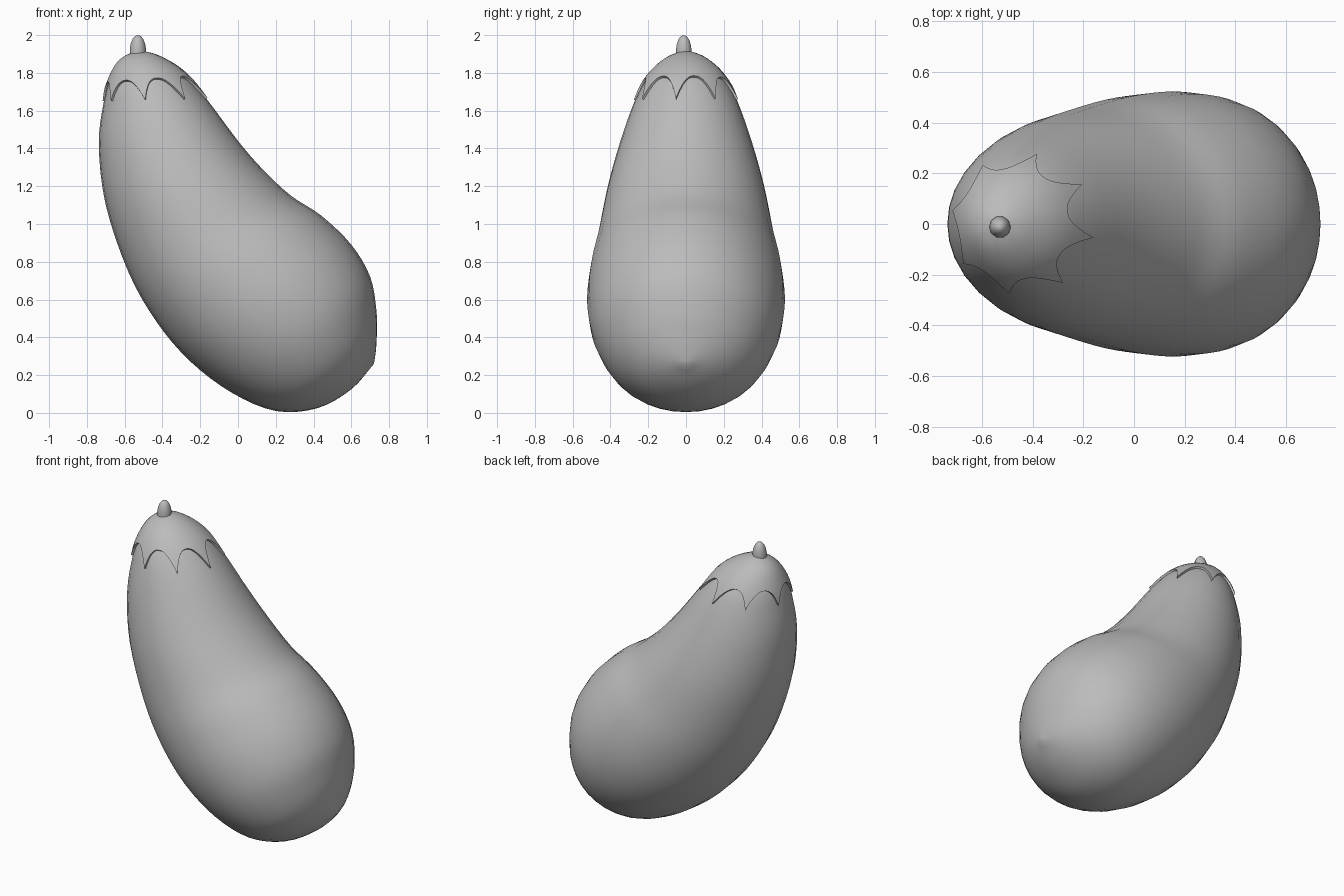
import bpy
import bmesh
from math import cos, sin, pi, radians, floor
from mathutils import Vector

if "Cube" in bpy.data.objects:
    bpy.data.objects.remove(bpy.data.objects["Cube"])

grey = bpy.data.materials.new("plain grey")
grey.use_nodes = True
grey.diffuse_color = (0.5, 0.5, 0.5, 1)
grey.node_tree.nodes["Principled BSDF"].inputs["Base Color"].default_value = (0.5, 0.5, 0.5, 1)

# Cross-sections from stem end to blossom end: left x, z, right x, z, half depth
SECTIONS = [Vector(s) for s in (
    (-.53, 1.91, -.53, 1.91, 0),
    (-.62, 1.86, -.42, 1.88, .10),
    (-.675, 1.77, -.29, 1.80, .195),
    (-.71, 1.65, -.165, 1.66, .27),
    (-.737, 1.42, 0, 1.44, .35),
    (-.70, 1.10, .13, 1.29, .415),
    (-.58, .745, .28, 1.15, .465),
    (-.43, .48, .44, 1.045, .507),
    (-.25, .27, .60, .89, .523),
    (-.03, .105, .70, .72, .49),
    (.20, .01, .733, .54, .40),
    (.42, .025, .735, .42, .28),
    (.60, .125, .73, .33, .14),
    (.72, .26, .72, .26, 0))]
LAST = len(SECTIONS) - 1


def section(t):
    """Smoothly interpolated cross-section at position t."""
    i = min(int(floor(t)), LAST - 1)
    f = t - i
    b, c = SECTIONS[i], SECTIONS[i + 1]
    a = SECTIONS[i - 1] if i > 0 else 2 * b - c
    d = SECTIONS[i + 2] if i + 2 <= LAST else 2 * c - b
    return b + (c - a) * f / 2 + (2 * a - 5 * b + 4 * c - d) * f**2 / 2 \
        + (3 * b - a - 3 * c + d) * f**3 / 2


def surface(t, angle, lift=0):
    """Point on the fruit skin, optionally lifted off along the normal."""
    lx, lz, rx, rz, depth = section(t)
    left, right = Vector((lx, 0, lz)), Vector((rx, 0, rz))
    p = (left + right) / 2 + (right - left) / 2 * cos(angle) + Vector((0, depth * sin(angle), 0))
    if lift:
        e = 0.01
        n = (surface(t + e, angle) - surface(t, angle)).cross(
            surface(t, angle + e) - surface(t, angle))
        if n.dot(p - Vector((-.4, 0, 1.5))) < 0:
            n.negate()
        p += n.normalized() * lift
    return p


def skin(name, rings, start=None, end=None, sharp=40):
    """Join rings of points into a smooth object, with optional end points."""
    bm = bmesh.new()
    loops = [[bm.verts.new(p) for p in ring] for ring in rings]
    n = len(loops[0])
    for a, b in zip(loops, loops[1:]):
        for j in range(n):
            k = (j + 1) % n
            bm.faces.new((a[j], a[k], b[k], b[j]))
    for point, loop in ((start, loops[0]), (end, loops[-1])):
        if point is not None:
            pole = bm.verts.new(point)
            for j in range(n):
                bm.faces.new((pole, loop[j], loop[(j + 1) % n]))
    bmesh.ops.recalc_face_normals(bm, faces=bm.faces)
    mesh = bpy.data.meshes.new(name)
    bm.to_mesh(mesh)
    bm.free()
    mesh.materials.append(grey)
    obj = bpy.data.objects.new(name, mesh)
    bpy.context.collection.objects.link(obj)
    bpy.ops.object.select_all(action="DESELECT")
    obj.select_set(True)
    bpy.context.view_layer.objects.active = obj
    bpy.ops.object.shade_smooth_by_angle(angle=radians(sharp))
    return obj


# Fruit body
SIDES, STEPS = 32, 4
skin("fruit_body",
     [[surface(i / STEPS, 2 * pi * j / SIDES) for j in range(SIDES)]
      for i in range(1, LAST * STEPS)],
     surface(0, 0), surface(LAST, 0), sharp=80)

# Leafy cap with eight pointed, scalloped lobes
POINTS, PER = 8, 12
TURN = radians(-11)


def cap_ring(fraction, lift):
    ring = []
    for j in range(POINTS * PER):
        u = abs(2 * (j % PER) / PER - 1)
        edge = 2.2 + 0.8 * u**2.4
        ring.append(surface(edge * fraction, TURN + 2 * pi * j / (POINTS * PER), lift))
    return ring


cap_rings = [cap_ring(k / 10, 0.012) for k in range(1, 11)]
cap_rings.append(cap_ring(1.0, -0.005))
skin("leafy_cap", cap_rings, surface(0, 0) + Vector((0, 0, 0.008)), sharp=80)

# Stubby stem with a rounded tip
STEM = ((.043, 1.89), (.043, 1.925), (.038, 1.955), (.028, 1.98), (.015, 1.995))
skin("stem",
     [[Vector((-.53 + r * cos(2 * pi * j / 10), -.012 + r * sin(2 * pi * j / 10), z))
       for j in range(10)] for r, z in STEM],
     end=Vector((-.53, -.012, 2.0)), sharp=60)
